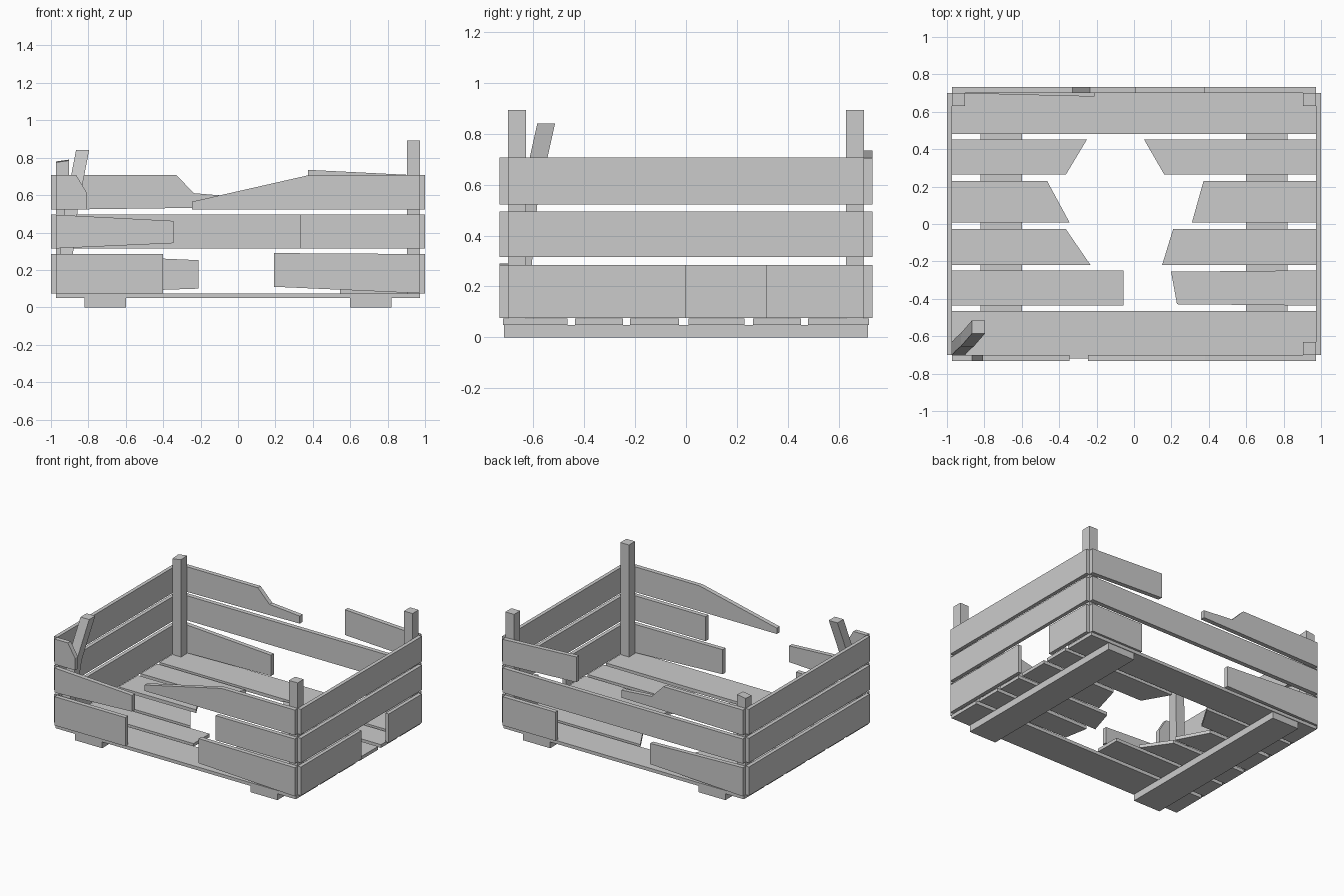
import bpy, bmesh

if "Cube" in bpy.data.objects:
    bpy.data.objects.remove(bpy.data.objects["Cube"])

X, Y = 0.973, 0.70      # inner faces of the side and front/back boards
X1, Y1 = 1.0, 0.733     # outer faces


def loft(name, rings):
    """Closed solid through rings of equal point count."""
    bm = bmesh.new()
    rs = [[bm.verts.new(p) for p in r] for r in rings]
    n = len(rs[0])
    for a, b in zip(rs, rs[1:]):
        for i in range(n):
            j = (i + 1) % n
            bm.faces.new((a[i], a[j], b[j], b[i]))
    bm.faces.new(rs[0][::-1])
    bm.faces.new(rs[-1])
    bmesh.ops.recalc_face_normals(bm, faces=bm.faces)
    me = bpy.data.meshes.new(name)
    bm.to_mesh(me)
    bm.free()
    ob = bpy.data.objects.new(name, me)
    bpy.context.collection.objects.link(ob)
    return ob


def box(name, x0, x1, y0, y1, z0, z1):
    return loft(name, [[(x0, y0, z), (x1, y0, z), (x1, y1, z), (x0, y1, z)]
                       for z in (z0, z1)])


def wall_board(name, side, pts, lean=0.0):
    """Board on the front (-1) or back (1) from an x/z outline; lean pushes the tip inward."""
    def y(v, x):
        return side * (v - lean * (x + X))
    return loft(name, [[(x, y(v, x), z) for x, z in pts] for v in (Y, Y1)])


def floor_board(name, pts):
    return loft(name, [[(x, y, z) for x, y in pts] for z in (0.049, 0.073)])


# Runners under the floor
for s, n in ((-1, "left"), (1, "right")):
    box(n + "_runner", *sorted((s * 0.60, s * 0.82)), -0.715, 0.715, 0, 0.049)

# Whole floor boards at front and back
box("floor_board_front", -X, X, -0.72, -0.466, 0.049, 0.073)
box("floor_board_back", -X, X, 0.48, 0.72, 0.049, 0.073)

# Snapped floor boards: y0, y1, left break (low, high y), right break (low, high y)
for i, (y0, y1, la, lb, ra, rb) in enumerate([
        (-0.436, -0.248, -0.056, -0.056, 0.23, 0.198),
        (-0.220, -0.028, -0.232, -0.364, 0.15, 0.209),
        (0.009, 0.231, -0.345, -0.465, 0.31, 0.372),
        (0.264, 0.453, -0.364, -0.251, 0.162, 0.053)]):
    t = 0.007 if i == 0 else 0
    floor_board(f"floor_board_left_{i}", [(-X, y0), (la, y0), (lb, y1), (-X, y1)])
    floor_board(f"floor_board_right_{i}", [(ra, y0 + t), (X, y0), (X, y1), (rb, y1 - t)])

# Side boards, with the lowest right one broken in the middle
L, M, T = (0.075, 0.285), (0.315, 0.495), (0.522, 0.707)
for n, z in (("low", L), ("middle", M), ("top", T)):
    box(f"left_board_{n}", -X1, -X, -Y, Y, *z)
    if n != "low":
        box(f"right_board_{n}", X, X1, -Y, Y, *z)
box("right_board_low_a", X, X1, -Y, 0.0, *L)
box("right_board_low_b", X, X1, 0.315, Y, *L)

# Front boards
wall_board("front_low_left", -1, [(-X, .075), (-.40, .075), (-.40, .285), (-X, .285)])
wall_board("front_low_right", -1, [(.193, .11), (X, .075), (X, .285), (.193, .29)])
wall_board("front_middle_left", -1, [(-X, .315), (-.345, .343), (-.345, .462), (-X, .495)])
wall_board("front_middle_right", -1, [(.332, .315), (X, .315), (X, .495), (.332, .495)])
wall_board("front_top_left", -1,
           [(-X, .522), (-.807, .522), (-.807, .61), (-.865, .707), (-X, .707)])
wall_board("front_top_right", -1,
           [(-.245, .522), (X, .522), (X, .707), (.38, .707), (-.245, .565)])

# Back boards
wall_board("back_low_left", 1,
           [(-X, .075), (-.21, .10), (-.21, .252), (-X, .285)], lean=0.025)
wall_board("back_low_right", 1, [(.545, .075), (X, .075), (X, .285), (.545, .285)])
wall_board("back_middle", 1, [(-X, .315), (X, .315), (X, .495), (-X, .495)])
wall_board("back_top_left", 1,
           [(-X, .522), (.01, .535), (.01, .59), (-.235, .61), (-.33, .707), (-X, .707)])
wall_board("back_top_right", 1, [(.375, .55), (X, .522), (X, .705), (.375, .735)])

# Corner posts
box("post_front_right", 0.903, X, -Y, -0.63, 0.073, 0.893)
box("post_back_right", 0.903, X, 0.63, Y, 0.073, 0.893)
loft("post_back_left", [
    [(-X, .63, .073), (-.903, .63, .073), (-.903, Y, .073), (-X, Y, .073)],
    [(-X, .63, .775), (-.903, .63, .785), (-.903, Y, .79), (-X, Y, .78)]])

# Bent, leaning post at the front left
h = 0.035
loft("post_front_left", [
    [(x - h, y - h, z), (x + h, y - h, z), (x + h, y + h, z), (x - h, y + h, z)]
    for x, y, z in ((-.938, -.665, .073), (-.918, -.642, .28),
                    (-.891, -.619, .53), (-.831, -.55, .84))])
